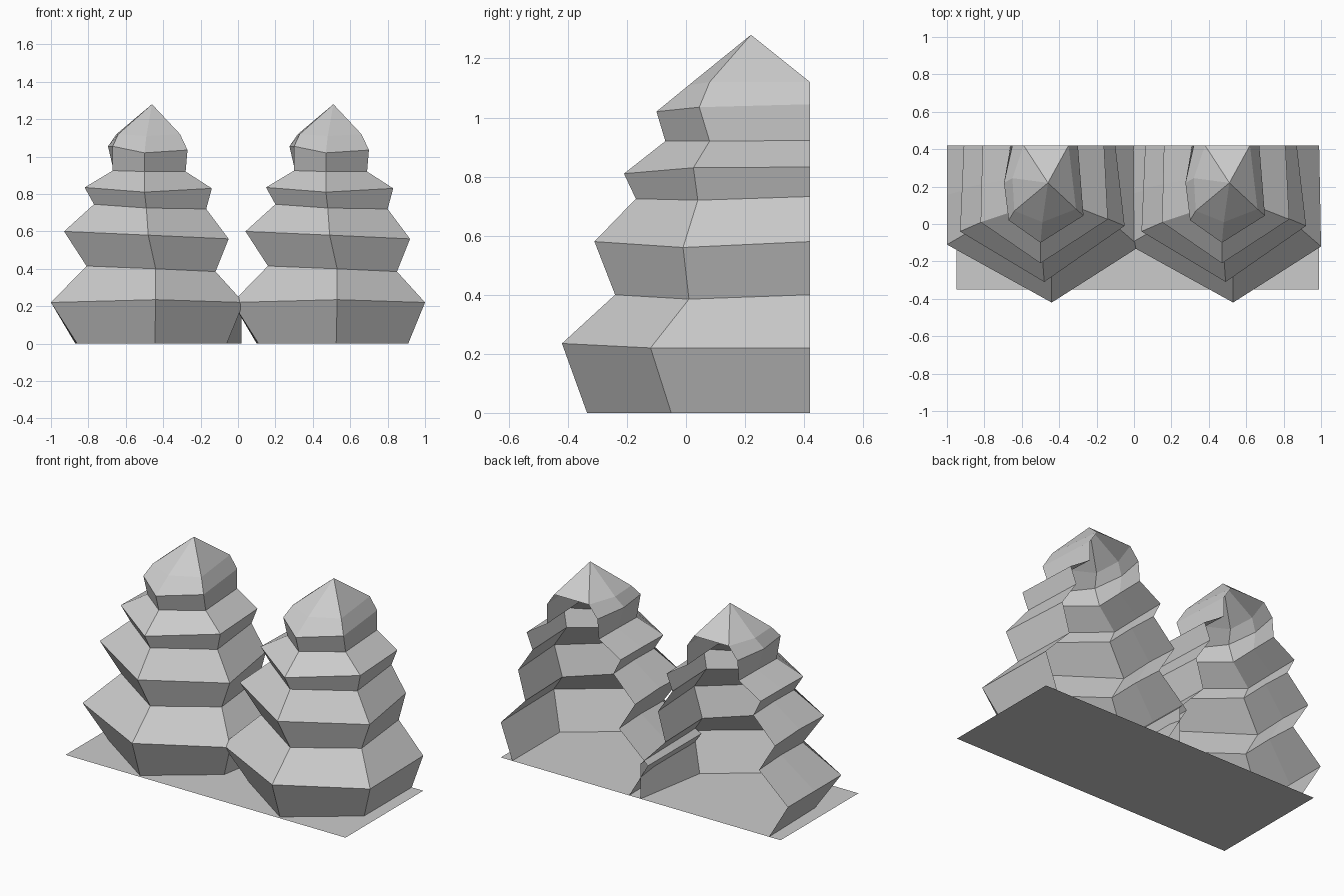
import bpy, bmesh

if "Cube" in bpy.data.objects:
    bpy.data.objects.remove(bpy.data.objects["Cube"])

BACK = 0.42   # the trees are open shells cut off at this plane
STEP = 0.97   # distance between the two trees

# Tier outlines of the left tree, bottom to top:
# left (x, y, z), front (x, y, z), right (x, y, z), back (left x, right x)
RINGS = [
    ((-0.86, -0.05, 0.00), (-0.445, -0.335, 0.00), (-0.06, -0.05, 0.00), (-0.87, -0.06)),
    ((-1.00, -0.11, 0.22), (-0.44, -0.42, 0.235), (0.03, -0.12, 0.22), (-1.00, 0.02)),
    ((-0.81, 0.00, 0.415), (-0.44, -0.24, 0.40), (-0.12, 0.01, 0.385), (-0.80, -0.15)),
    ((-0.93, -0.04, 0.60), (-0.48, -0.31, 0.58), (-0.05, -0.01, 0.56), (-0.91, -0.10)),
    ((-0.77, 0.03, 0.745), (-0.49, -0.17, 0.725), (-0.17, 0.04, 0.72), (-0.76, -0.20)),
    ((-0.82, 0.01, 0.835), (-0.50, -0.21, 0.81), (-0.14, 0.025, 0.83), (-0.81, -0.16)),
    ((-0.67, 0.06, 0.925), (-0.50, -0.07, 0.92), (-0.28, 0.08, 0.92), (-0.66, -0.30)),
    ((-0.67, 0.02, 1.055), (-0.50, -0.10, 1.02), (-0.27, 0.045, 1.035), (-0.65, -0.30)),
    ((-0.64, 0.07, 1.12), (-0.49, 0.01, 1.11), (-0.31, 0.08, 1.12), (-0.59, -0.35)),
]
APEX = (-0.46, 0.22, 1.28)


def add_object(name, bm):
    mesh = bpy.data.meshes.new(name)
    bm.to_mesh(mesh)
    bm.free()
    obj = bpy.data.objects.new(name, mesh)
    bpy.context.collection.objects.link(obj)
    return obj


def tree(name, offset, foot_x=None):
    bm = bmesh.new()
    rows = []
    for i, (left, front, right, (bl, br)) in enumerate(RINGS):
        zb = (left[2] + right[2]) / 2
        if i == 0 and foot_x is not None:
            br = foot_x
        # side wall bulges a little on the top tier
        bulge = 0.035 if i >= 7 else 0
        mid = ((left[0] + bl) / 2 - bulge, (left[1] + BACK) / 2, left[2])
        outline = [(bl, BACK, zb), mid, left, front, right, (br, BACK, zb)]
        rows.append([bm.verts.new((x + offset, y, z)) for x, y, z in outline])
    # stacked skirts
    for a, b in zip(rows, rows[1:]):
        for j in range(5):
            bm.faces.new((a[j], a[j + 1], b[j + 1], b[j]))
    # pointed cap, closed towards the back
    tip = bm.verts.new((APEX[0] + offset, APEX[1], APEX[2]))
    top = rows[-1]
    for j in range(6):
        bm.faces.new((top[j], top[(j + 1) % 6], tip))
    return add_object(name, bm)


# two matching half trees
tree("left_tree", 0, foot_x=0.02)
tree("right_tree", STEP)

# flat base sheet
bm = bmesh.new()
bm.faces.new([bm.verts.new(p) for p in
              ((-0.95, -0.35, 0), (0.99, -0.35, 0), (0.99, BACK, 0), (-0.95, BACK, 0))])
add_object("base_sheet", bm)
